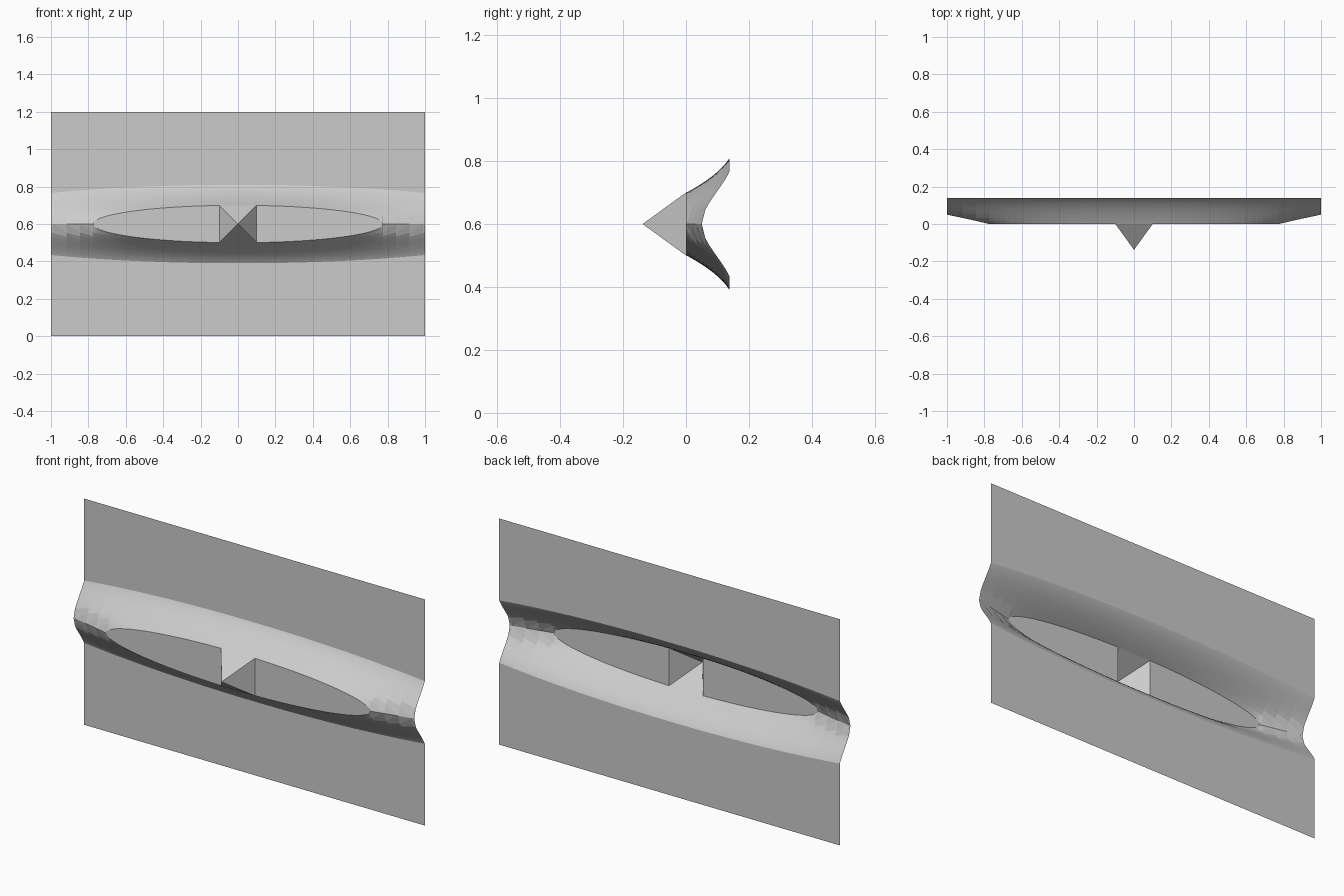
import bpy, bmesh, math

if "Cube" in bpy.data.objects:
    bpy.data.objects.remove(bpy.data.objects["Cube"], do_unlink=True)

DEPTH = 0.138       # how far the relief rises from the sheet
MID = 0.6           # height of the centre line
STRETCH = 7.75      # width to height ratio of the elliptical rings
INNER, OUTER = 0.1, 0.21
RINGS = 12

grey = bpy.data.materials.new("plain_grey")
grey.use_nodes = True
colour = (0.6, 0.6, 0.6, 1)
grey.diffuse_color = colour
grey.node_tree.nodes["Principled BSDF"].inputs["Base Color"].default_value = colour


def finish(name, bm):
    mesh = bpy.data.meshes.new(name)
    bm.to_mesh(mesh)
    bm.free()
    mesh.materials.append(grey)
    obj = bpy.data.objects.new(name, mesh)
    bpy.context.collection.objects.link(obj)
    return obj


def relief(radius):
    """Depth of the curved slope at an elliptical radius."""
    t = min(max((radius - INNER) / (OUTER - INNER), 0), 1)
    return DEPTH * (1.5 * t - 0.5 * t * t)


def sheet_point(x, ring):
    """Point of the sheet on one ring; negative rings lie below the middle."""
    reach = abs(x) / STRETCH
    if abs(ring) > OUTER:
        return (x, DEPTH, MID + ring)
    rise = math.sqrt(max(ring * ring - reach * reach, 0))
    return (x, relief(max(abs(ring), reach)), MID + math.copysign(rise, ring))


# Rings from the plateau rim to the flat sheet, then the sheet's edge
rings = [INNER + (OUTER - INNER) * i / RINGS for i in range(RINGS + 1)] + [MID]
rows = [-r for r in reversed(rings)] + [0] + rings

# Columns: closer together toward the plateau tips, and one at each ring tip
tip = INNER * STRETCH
half = {INNER, 1.0}
half |= {tip * math.sin(math.pi / 2 * i / 20) for i in range(3, 21)}
half |= {r * STRETCH for r in rings if r * STRETCH < 1}
columns = sorted(half | {-x for x in half})

# Embossed sheet with an opening behind the spike
bm = bmesh.new()
grid = [[bm.verts.new(sheet_point(x, r)) for r in rows] for x in columns]
for i in range(len(columns) - 1):
    for j in range(len(rows) - 1):
        in_middle = abs(columns[i] + columns[i + 1]) < 0.01
        on_plateau = max(abs(rows[j]), abs(rows[j + 1])) <= INNER
        if not (in_middle and on_plateau):
            bm.faces.new((grid[i][j], grid[i + 1][j],
                          grid[i + 1][j + 1], grid[i][j + 1]))
bmesh.ops.remove_doubles(bm, verts=bm.verts, dist=0.0001)
loose = [v for v in bm.verts if not v.link_faces]
bmesh.ops.delete(bm, geom=loose, context="VERTS")
finish("embossed_sheet", bm)

# Hollow four-sided spike
bm = bmesh.new()
apex = bm.verts.new((0, -DEPTH, MID))
base = [bm.verts.new((sx * INNER, 0, MID + sz * INNER))
        for sx, sz in ((-1, -1), (1, -1), (1, 1), (-1, 1))]
for i in range(4):
    bm.faces.new((base[i], base[(i + 1) % 4], apex))
finish("center_spike", bm)
